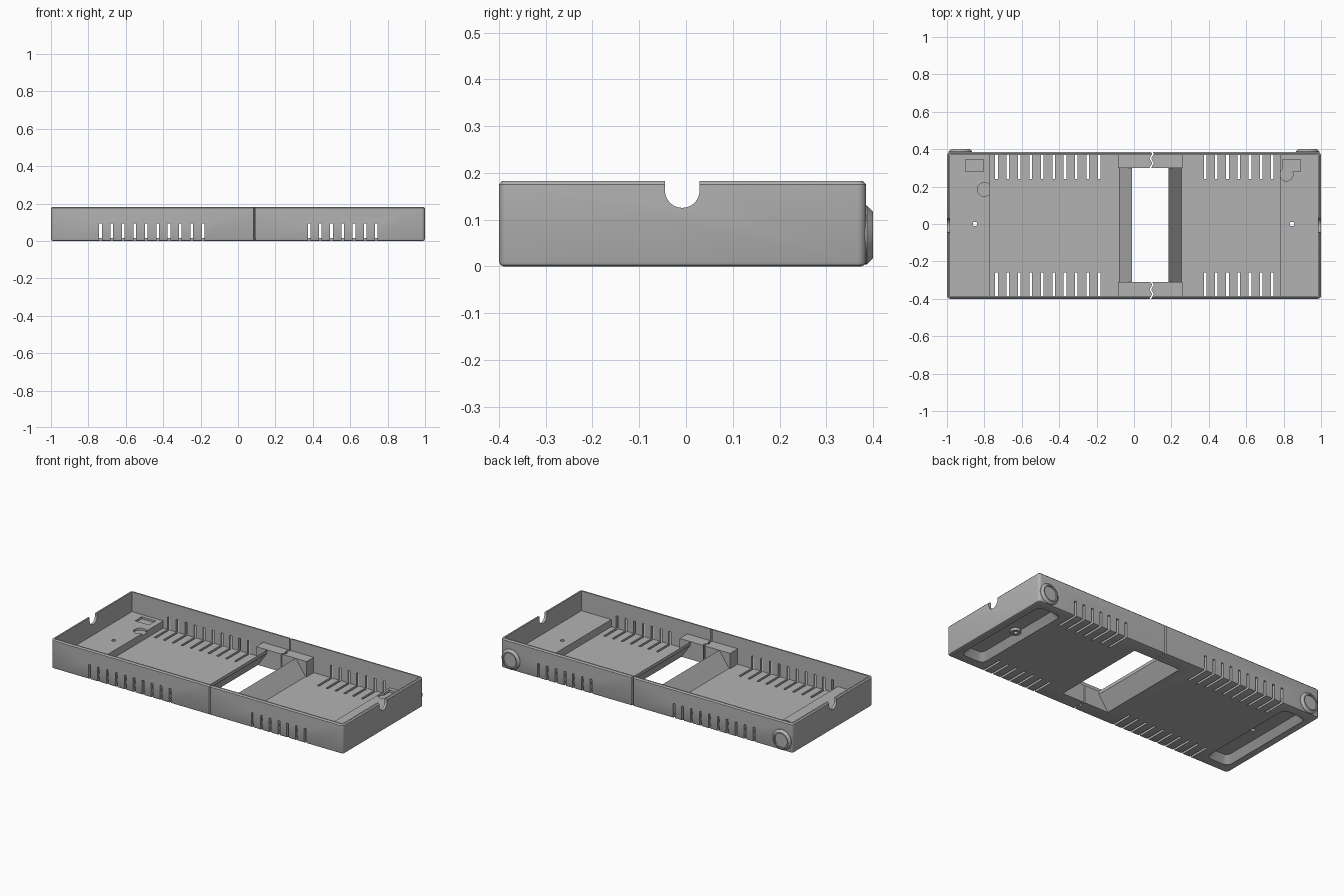
import bpy, bmesh, math
from mathutils import Matrix

if "Cube" in bpy.data.objects:
    bpy.data.objects.remove(bpy.data.objects["Cube"])

grey = bpy.data.materials.new("grey_plastic")
grey.diffuse_color = (0.45, 0.45, 0.45, 1)
grey.use_nodes = True
grey.node_tree.nodes["Principled BSDF"].inputs["Base Color"].default_value = grey.diffuse_color


def make(name, bm):
    bmesh.ops.recalc_face_normals(bm, faces=bm.faces)
    me = bpy.data.meshes.new(name)
    bm.to_mesh(me)
    bm.free()
    me.materials.append(grey)
    ob = bpy.data.objects.new(name, me)
    bpy.context.collection.objects.link(ob)
    return ob


def add_box(bm, x0, x1, y0, y1, z0, z1):
    vs = bmesh.ops.create_cube(bm, size=1)["verts"]
    for v in vs:
        v.co.x = x0 if v.co.x < 0 else x1
        v.co.y = y0 if v.co.y < 0 else y1
        v.co.z = z0 if v.co.z < 0 else z1
    return vs


def add_prism(bm, pts, axis, a, b):
    # extrude a 2D outline along y (points are x,z), x (y,z) or z (x,y)
    place = {"y": lambda p, t: (p[0], t, p[1]), "x": lambda p, t: (t, p[0], p[1]),
             "z": lambda p, t: (p[0], p[1], t)}[axis]
    lo = [bm.verts.new(place(p, a)) for p in pts]
    hi = [bm.verts.new(place(p, b)) for p in pts]
    bm.faces.new(lo)
    bm.faces.new(hi[::-1])
    for i in range(len(pts)):
        j = (i + 1) % len(pts)
        bm.faces.new((lo[i], lo[j], hi[j], hi[i]))


def add_cyl(bm, x, y, z0, z1, r):
    bmesh.ops.create_cone(bm, cap_ends=True, segments=32, radius1=r, radius2=r, depth=z1 - z0,
                          matrix=Matrix.Translation((x, y, (z0 + z1) / 2)))


def boolean(target, bm, op):
    tool = make("tool", bm)
    m = target.modifiers.new("b", "BOOLEAN")
    m.object, m.operation, m.solver = tool, op, "EXACT"
    bpy.context.view_layer.objects.active = target
    bpy.ops.object.modifier_apply(modifier="b")
    bpy.data.objects.remove(tool, do_unlink=True)


def smooth(ob):
    bpy.ops.object.select_all(action="DESELECT")
    ob.select_set(True)
    bpy.context.view_layer.objects.active = ob
    bpy.ops.object.shade_smooth_by_angle(angle=math.radians(30))


# Tray shell: rounded corners, rounded bottom edge, fine top chamfer
bm = bmesh.new()
add_box(bm, -1, 1, -0.4, 0.385, 0, 0.182)
up = [e for e in bm.edges if abs(e.verts[0].co.z - e.verts[1].co.z) > 0.1]
bmesh.ops.bevel(bm, geom=up, offset=0.018, segments=4, affect="EDGES", profile=0.5)
for z, off, seg in ((0, 0.01, 2), (0.182, 0.007, 1)):
    rim = [e for e in bm.edges if all(abs(v.co.z - z) < 1e-4 for v in e.verts)]
    bmesh.ops.bevel(bm, geom=rim, offset=off, segments=seg, affect="EDGES", profile=0.5)
tray = make("tray", bm)

bm = bmesh.new()
add_box(bm, -0.984, 0.984, -0.384, 0.369, 0.015, 0.3)
boolean(tray, bm, "DIFFERENCE")

# Raised end floors
for x0, x1 in ((-0.99, -0.77), (0.78, 0.99)):
    bm = bmesh.new()
    add_box(bm, x0, x1, -0.39, 0.375, 0.005, 0.06)
    boolean(tray, bm, "UNION")

# Window surround: sloped ramps between two end blocks
bm = bmesh.new()
add_prism(bm, [(-0.085, 0.005), (-0.01, 0.11), (0.185, 0.11), (0.26, 0.005)], "y", -0.33, 0.32)
boolean(tray, bm, "UNION")
for y0, y1 in ((-0.39, -0.31), (0.30, 0.375)):
    bm = bmesh.new()
    add_box(bm, -0.085, 0.26, y0, y1, 0.005, 0.11)
    boolean(tray, bm, "UNION")

# Window opening, flared underneath
bm = bmesh.new()
add_prism(bm, [(-0.08, -0.01), (-0.073, 0), (-0.01, 0.09), (-0.01, 0.2),
               (0.185, 0.2), (0.185, 0.09), (0.248, 0), (0.255, -0.01)], "y", -0.31, 0.30)
boolean(tray, bm, "DIFFERENCE")

# Vent slots through the floor edge and walls
bm = bmesh.new()
xs = [-0.735 + 0.061 * i for i in range(10)] + [0.38 + 0.06 * i for i in range(7)]
for x in xs:
    add_box(bm, x - 0.007, x + 0.007, -0.5, -0.26, -0.1, 0.092)
    add_box(bm, x - 0.007, x + 0.007, 0.24, 0.5, -0.1, 0.092)
boolean(tray, bm, "DIFFERENCE")

# Cable notches in both ends
arc = [(-0.008 + 0.037 * math.cos(t), 0.162 + 0.037 * math.sin(t))
       for t in (math.pi + math.pi * i / 16 for i in range(17))]
bm = bmesh.new()
for a, b in ((-1.1, -0.95), (0.95, 1.1)):
    add_prism(bm, arc + [(0.029, 0.3), (-0.045, 0.3)], "x", a, b)
boolean(tray, bm, "DIFFERENCE")

# Tapered pockets under the raised ends
for xc in (-0.875, 0.875):
    bm = bmesh.new()
    vs = add_box(bm, xc - 0.08, xc + 0.08, -0.34, 0.33, -0.002, 0.04)
    up = [e for e in bm.edges if abs(e.verts[0].co.z - e.verts[1].co.z) > 0.01]
    bmesh.ops.bevel(bm, geom=up, offset=0.035, segments=5, affect="EDGES", profile=0.5)
    for v in bm.verts:
        if v.co.z > 0.02:
            v.co.x = xc + (v.co.x - xc) * 0.6
            v.co.y *= 0.9
    boolean(tray, bm, "DIFFERENCE")

# Screw boss below the right end
bm = bmesh.new()
add_cyl(bm, 0.845, 0, 0.025, 0.05, 0.03)
boolean(tray, bm, "UNION")

# Screw holes and shallow recesses in the raised floors
bm = bmesh.new()
add_cyl(bm, -0.85, 0, -0.1, 0.1, 0.012)
add_cyl(bm, 0.845, 0, -0.1, 0.1, 0.012)
add_box(bm, -0.9, -0.805, 0.28, 0.345, 0.047, 0.1)
add_cyl(bm, -0.8, 0.185, 0.047, 0.1, 0.037)
boolean(tray, bm, "DIFFERENCE")
bm = bmesh.new()
add_box(bm, 0.795, 0.89, 0.28, 0.345, 0.047, 0.1)
boolean(tray, bm, "DIFFERENCE")
bm = bmesh.new()
add_cyl(bm, 0.815, 0.265, 0.047, 0.1, 0.035)
boolean(tray, bm, "DIFFERENCE")

# Zigzag split between the two halves
n = 36
left = [(0.083 + 0.014 * (i % 2), -0.45 + 0.9 * i / n) for i in range(n + 1)]
right = [(x + 0.009, y) for x, y in reversed(left)]
bm = bmesh.new()
add_prism(bm, left + right, "z", -0.1, 0.3)
boolean(tray, bm, "DIFFERENCE")
smooth(tray)

# Round feet on the back: lathed ring with a sunken centre
profile = [(0.0, 0.372), (0.063, 0.372), (0.063, 0.387), (0.05, 0.4),
           (0.043, 0.4), (0.043, 0.392), (0.0, 0.392)]
for side, x in (("left", -0.928), ("right", 0.928)):
    bm = bmesh.new()
    vs = [bm.verts.new((r, y, 0)) for r, y in profile]
    es = [bm.edges.new((vs[i], vs[i + 1])) for i in range(len(vs) - 1)]
    bmesh.ops.spin(bm, geom=vs + es, cent=(0, 0, 0), axis=(0, 1, 0), angle=2 * math.pi, steps=32)
    bmesh.ops.remove_doubles(bm, verts=bm.verts, dist=1e-4)
    bmesh.ops.translate(bm, verts=bm.verts, vec=(x, 0, 0.067))
    smooth(make(side + "_back_foot", bm))
